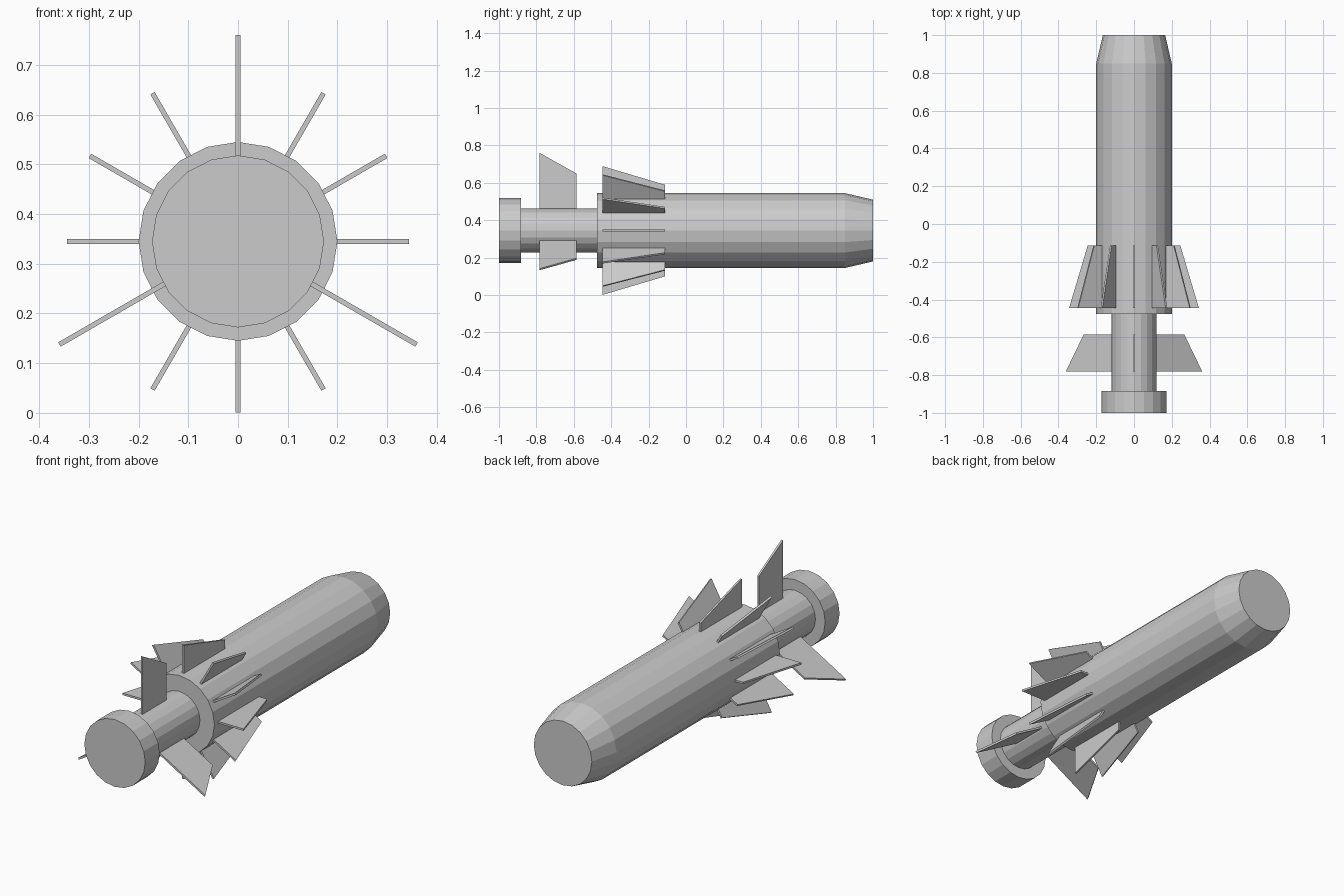
import bpy, bmesh
from math import cos, sin, tau, radians

if "Cube" in bpy.data.objects:
    bpy.data.objects.remove(bpy.data.objects["Cube"])

AXIS_Z = 0.345   # height of the long axis
SIDES = 20


def finish(name, bm):
    bmesh.ops.recalc_face_normals(bm, faces=bm.faces[:])
    mesh = bpy.data.meshes.new(name)
    bm.to_mesh(mesh)
    bm.free()
    obj = bpy.data.objects.new(name, mesh)
    bpy.context.collection.objects.link(obj)
    return obj


def lathe(name, profile):
    """Closed flat-shaded solid from (radius, y) rings around the long axis."""
    bm = bmesh.new()
    rings = []
    for r, y in profile:
        rings.append([bm.verts.new((r * sin(tau * i / SIDES), y,
                                    AXIS_Z + r * cos(tau * i / SIDES)))
                      for i in range(SIDES)])
    for a, b in zip(rings, rings[1:]):
        for i in range(SIDES):
            j = (i + 1) % SIDES
            bm.faces.new((a[i], a[j], b[j], b[i]))
    bm.faces.new(rings[0])
    bm.faces.new(rings[-1])
    return finish(name, bm)


def fin(name, outline, angle, thickness=0.01):
    """Thin plate from a (radius, y) outline, standing out at the given angle."""
    a = radians(angle)
    bm = bmesh.new()
    sides = []
    for t in (-thickness / 2, thickness / 2):
        sides.append([bm.verts.new((r * cos(a) - t * sin(a), y,
                                    AXIS_Z + r * sin(a) + t * cos(a)))
                      for r, y in outline])
    lo, hi = sides
    bm.faces.new(lo)
    bm.faces.new(hi[::-1])
    n = len(outline)
    for i in range(n):
        j = (i + 1) % n
        bm.faces.new((lo[i], lo[j], hi[j], hi[i]))
    return finish(name, bm)


# Turned parts: main tube with tapered end, narrow stem, end disc
lathe("main_body", [(0.2, -0.477), (0.2, 0.85), (0.165, 1.0)])
lathe("tail_stem", [(0.118, -0.89), (0.118, -0.47)])
lathe("tail_disc", [(0.173, -1.0), (0.173, -0.883)])

# Twelve swept fins around the rear of the main body
body_fin = [(0.185, -0.446), (0.344, -0.446), (0.245, -0.113), (0.185, -0.113)]
for k in range(12):
    fin(f"body_fin_{k + 1}", body_fin, 30 * k)

# Three larger fins on the stem
tail_fin = [(0.105, -0.782), (0.415, -0.782), (0.305, -0.586), (0.105, -0.586)]
for k in range(3):
    fin(f"tail_fin_{k + 1}", tail_fin, 90 + 120 * k)
